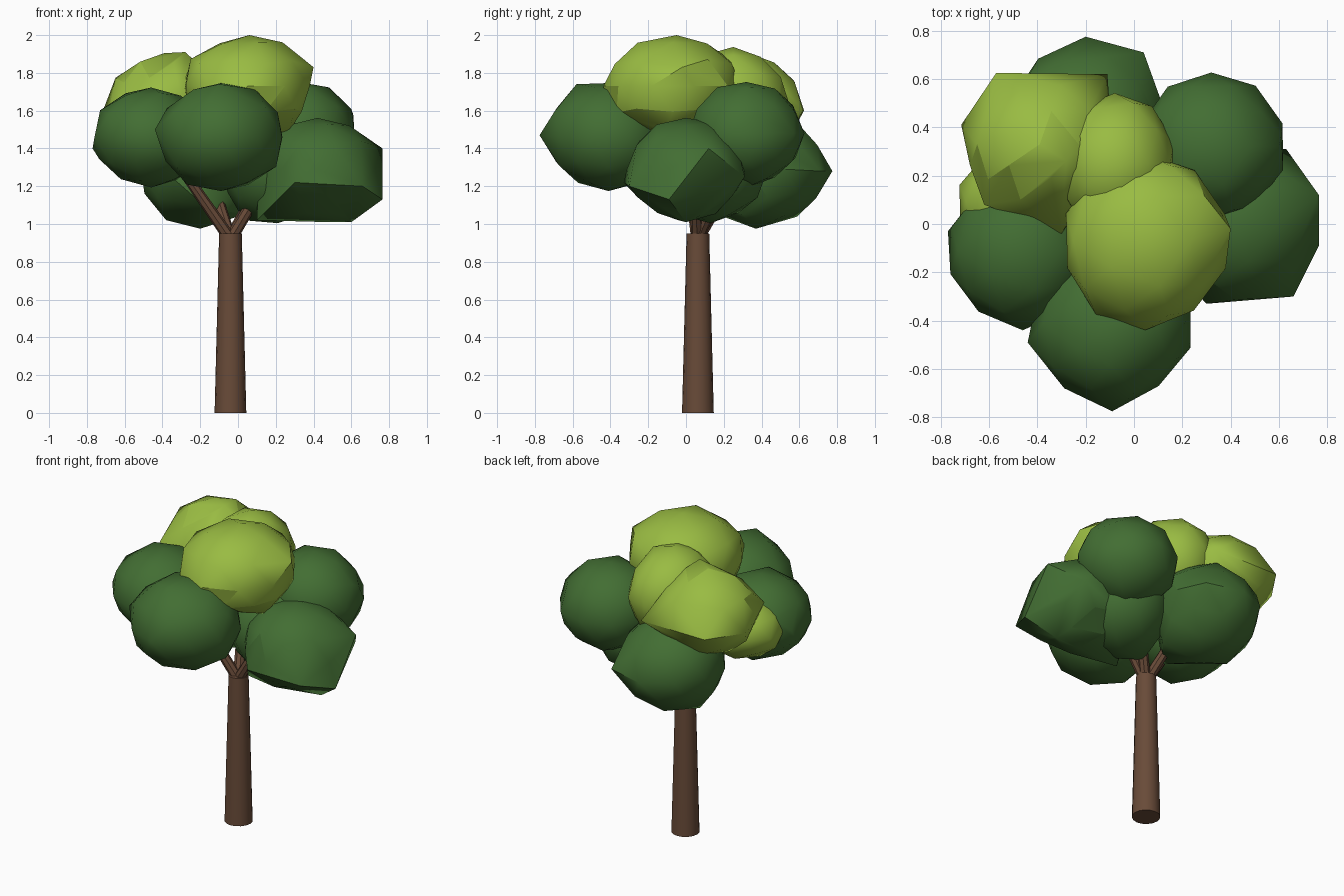
import bpy, bmesh, math, random
from mathutils import Vector

if "Cube" in bpy.data.objects:
    bpy.data.objects.remove(bpy.data.objects["Cube"])

random.seed(4)


def material(name, rgb):
    m = bpy.data.materials.new(name)
    m.diffuse_color = (*rgb, 1)
    m.use_nodes = True
    m.node_tree.nodes["Principled BSDF"].inputs["Base Color"].default_value = m.diffuse_color
    return m


DARK = material("dark_leaves", (0.055, 0.155, 0.033))
LIGHT = material("light_leaves", (0.32, 0.50, 0.055))
BARK = material("bark", (0.14, 0.07, 0.04))


def finish(name, bm, mat, angle):
    bmesh.ops.recalc_face_normals(bm, faces=bm.faces)
    me = bpy.data.meshes.new(name)
    bm.to_mesh(me)
    bm.free()
    me.materials.append(mat)
    ob = bpy.data.objects.new(name, me)
    bpy.context.collection.objects.link(ob)
    bpy.ops.object.select_all(action='DESELECT')
    ob.select_set(True)
    bpy.context.view_layer.objects.active = ob
    bpy.ops.object.shade_smooth_by_angle(angle=math.radians(angle))
    return ob


def clump(name, mat, centre, radii, corners=()):
    """Faceted leaf clump: slightly uneven ball with a few pulled-out corners."""
    bm = bmesh.new()
    bmesh.ops.create_icosphere(bm, subdivisions=2, radius=1)
    c = Vector(centre)
    for v in bm.verts:
        k = random.uniform(0.97, 1.03)
        v.co = c + Vector([a * r * k for a, r in zip(v.co, radii)])
    for p in corners:
        bm.verts.new(p)
    hull = bmesh.ops.convex_hull(bm, input=bm.verts[:])
    junk = {g for g in hull["geom_interior"] + hull["geom_unused"]
            if isinstance(g, bmesh.types.BMVert)}
    bmesh.ops.delete(bm, geom=list(junk), context='VERTS')
    loose = [v for v in bm.verts if not v.link_faces]
    bmesh.ops.delete(bm, geom=loose, context='VERTS')
    finish(name, bm, mat, 40)


def limb(name, start, end, r1, r2, sides):
    """Tapered round limb between two points."""
    a, b = Vector(start), Vector(end)
    d = b - a
    bm = bmesh.new()
    bmesh.ops.create_cone(bm, cap_ends=True, segments=sides, radius1=r1,
                          radius2=r2, depth=d.length)
    rot = Vector((0, 0, 1)).rotation_difference(d)
    for v in bm.verts:
        v.co = rot @ v.co + (a + b) / 2
    finish(name, bm, BARK, 40)


# Trunk and forking branches
limb("trunk", (-0.04, 0.063, 0), (-0.04, 0.063, 0.95), 0.084, 0.06, 16)
for i, end in enumerate([(-0.36, 0.0, 1.38), (0.24, 0.04, 1.38),
                         (-0.2, 0.36, 1.42), (0.22, 0.28, 1.42)]):
    limb(f"branch_{i + 1}", (-0.04, 0.06, 0.92), end, 0.033, 0.025, 8)

# Dark outer clumps
clump("front_leaves", DARK, (-0.09, -0.41, 1.46), (0.335, 0.33, 0.29),
      [(-0.09, -0.775, 1.47), (-0.44, -0.49, 1.5), (-0.1, -0.58, 1.74)])
clump("left_leaves", DARK, (-0.46, -0.11, 1.46), (0.31, 0.31, 0.265),
      [(-0.77, -0.03, 1.4), (-0.46, -0.44, 1.45), (-0.69, 0.07, 1.55)])
clump("right_leaves", DARK, (0.42, 0.0, 1.29), (0.33, 0.31, 0.28),
      [(0.765, 0.12, 1.4), (0.765, -0.09, 1.13), (0.66, -0.3, 1.2),
       (0.6, 0.0, 1.01), (0.63, 0.31, 1.25), (0.3, -0.33, 1.22),
       (0.1, -0.04, 1.02)])
clump("inner_leaves", DARK, (0.21, 0.13, 1.29), (0.3, 0.3, 0.28),
      [(0.03, 0.12, 1.02)])
clump("back_right_leaves", DARK, (0.32, 0.32, 1.48), (0.305, 0.305, 0.28),
      [(0.5, 0.54, 1.5), (0.61, 0.37, 1.58)])
clump("back_left_leaves", DARK, (-0.2, 0.43, 1.29), (0.33, 0.31, 0.29),
      [(-0.2, 0.775, 1.28), (0.04, 0.71, 1.28), (-0.2, 0.37, 0.975),
       (0.03, 0.3, 1.05), (-0.38, 0.4, 1.02), (-0.17, 0.06, 1.09)])

# Light upper clumps
clump("crown_leaves", LIGHT, (0.05, -0.07, 1.73), (0.345, 0.365, 0.265),
      [(0.27, -0.1, 1.49), (0.4, -0.02, 1.83), (0.0, -0.44, 1.65),
       (0.06, -0.05, 2.0)])
clump("crown_middle_leaves", LIGHT, (-0.08, 0.25, 1.65), (0.26, 0.29, 0.28))
clump("crown_left_leaves", LIGHT, (-0.39, 0.33, 1.63), (0.3, 0.28, 0.27),
      [(-0.57, 0.625, 1.6), (-0.11, 0.62, 1.6), (-0.715, 0.41, 1.6),
       (-0.28, 0.26, 1.91), (-0.62, 0.08, 1.65), (-0.3, -0.04, 1.66)])
clump("side_light_leaves", LIGHT, (-0.45, 0.09, 1.47), (0.285, 0.23, 0.2))
